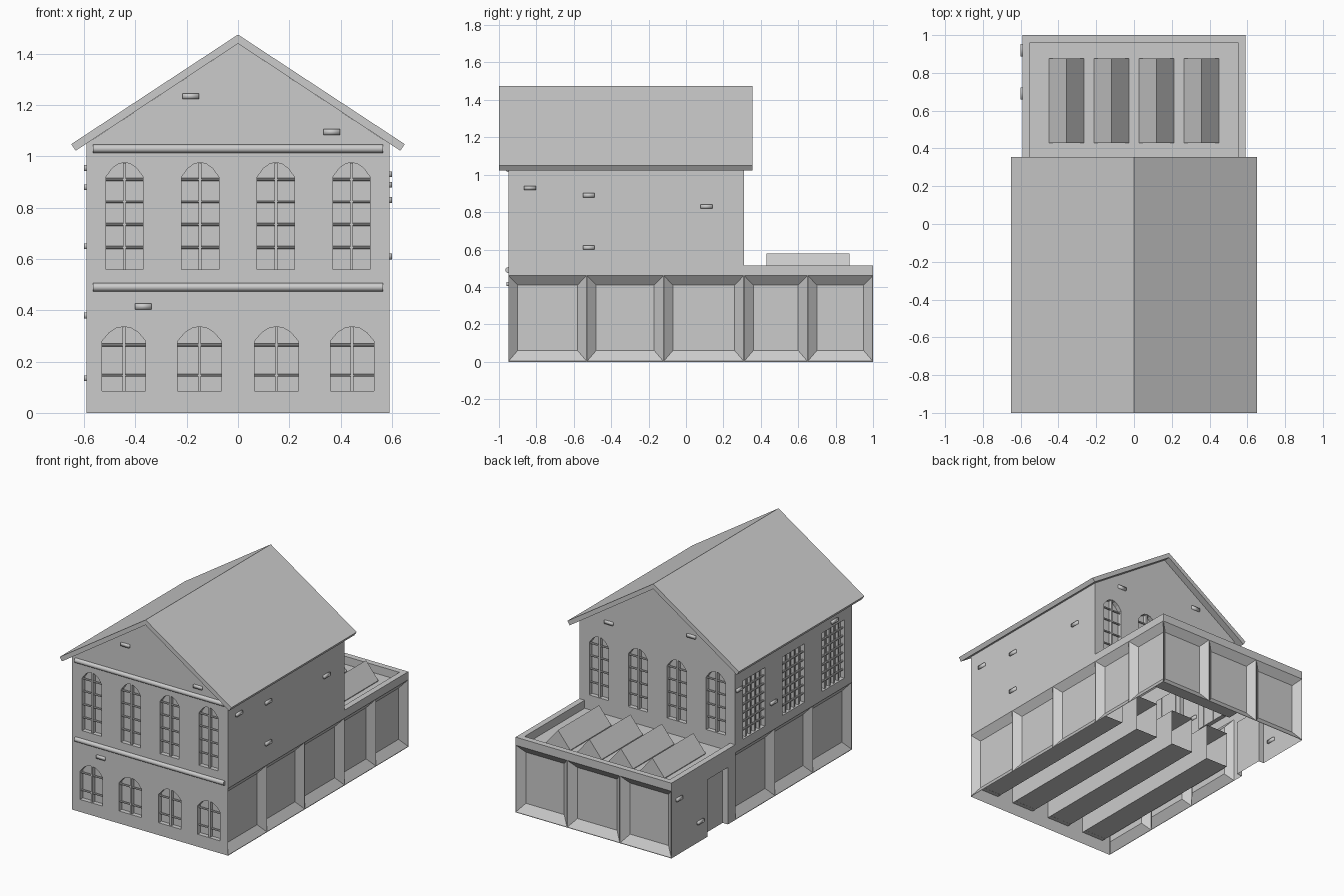
import bpy, bmesh, math
from mathutils import Vector, Matrix

if "Cube" in bpy.data.objects:
    bpy.data.objects.remove(bpy.data.objects["Cube"])

W, F, M, B = 0.59, -0.95, 0.31, 1.0     # half width, front, end of tall block, back


def finish(name, bm, smooth=False):
    bmesh.ops.recalc_face_normals(bm, faces=bm.faces)
    for f in bm.faces:
        f.smooth = smooth
    me = bpy.data.meshes.new(name)
    bm.to_mesh(me)
    bm.free()
    ob = bpy.data.objects.new(name, me)
    bpy.context.collection.objects.link(ob)
    return ob


def add_loft(bm, a, b, cap_b=True):
    va, vb = [bm.verts.new(p) for p in a], [bm.verts.new(p) for p in b]
    n = len(a)
    bm.faces.new(va)
    if cap_b:
        bm.faces.new(vb)
    for i in range(n):
        j = (i + 1) % n
        bm.faces.new((va[i], va[j], vb[j], vb[i]))


def ring(pts, axis, d):
    return [(p, d, q) if axis == 'y' else (d, p, q) for p, q in pts]


def rect(a0, a1, z0, z1):
    return [(a0, z0), (a1, z0), (a1, z1), (a0, z1)]


def prism(name, pts, axis, d0, d1):
    bm = bmesh.new()
    add_loft(bm, ring(pts, axis, d0), ring(pts, axis, d1))
    return finish(name, bm)


def add_box(bm, x0, x1, y0, y1, z0, z1):
    r = rect(x0, x1, z0, z1)
    add_loft(bm, ring(r, 'y', y0), ring(r, 'y', y1))


def add_rod(bm, axis, c, length, r, n=8):
    rot = Matrix.Rotation(math.pi / 2, 4, 'Y' if axis == 'x' else 'X')
    bmesh.ops.create_cone(bm, cap_ends=True, segments=n, radius1=r, radius2=r,
                          depth=length, matrix=Matrix.Translation(Vector(c)) @ rot)


def combine(target, other, op='DIFFERENCE'):
    m = target.modifiers.new("combine", 'BOOLEAN')
    m.operation, m.solver, m.object = op, 'EXACT', other
    bpy.context.view_layer.objects.active = target
    bpy.ops.object.modifier_apply(modifier=m.name)
    bpy.data.objects.remove(other)


def panel(axis, face, a0, a1):
    # bevelled recess, carried slightly beyond the wall face
    s, e, g = (1 if face > 0 else -1), 0.0125, 0.002
    bm = bmesh.new()
    add_loft(bm, ring(rect(a0 + g - e, a1 - g + e, g - e, 0.46 + e), axis, face + s * 0.01),
             ring(rect(a0 + 0.05, a1 - 0.05, 0.06, 0.41), axis, face - s * 0.04))
    combine(body, finish("panel_cutter", bm))


def arch(cx, hw, z0, zs, zt):
    pts = [(cx - hw, z0), (cx + hw, z0)]
    for i in range(7):          # shallow segmental arch
        t = 1 - i / 3
        pts.append((cx + hw * t, zs + (zt - zs) * (1 - abs(t) ** 2.2)))
    return pts


# tall block joined to the low rear annex
body = prism("building", [(-W, 0), (W, 0), (W, 1.05), (0, 1.44), (-W, 1.05)], 'y', F, M)
combine(body, prism("annex", rect(-W, W, 0, 0.515), 'y', 0.1, B), 'UNION')

# sunken flat roof behind the parapet
combine(body, prism("roof_well", rect(-0.55, 0.55, 0.46, 0.7), 'y', M, 0.96))

# bevelled wall panels
bays = [F, -0.53, -0.12, M, 0.65, B]
for i, (a0, a1) in enumerate(zip(bays, bays[1:])):
    panel('x', W, a0, a1)
    if i < 3:
        panel('x', -W, a0, a1)
for a0, a1 in ((-W, -0.2), (-0.2, 0.2), (0.2, W)):
    panel('y', B, a0, a1)

# side door
combine(body, prism("door_cutter", rect(0.39, 0.61, -0.1, 0.39), 'x', -W - 0.1, -W + 0.04))

# arched windows with glazing bars
bars = bmesh.new()


def arched_window(cx, hw, z0, zs, zt, rows, face, s):
    d = sorted((face + s * 0.1, face - s * 0.03))
    combine(body, prism("window_cutter", arch(cx, hw, z0, zs, zt), 'y', *d))
    y0, y1 = sorted((face - s * 0.032, face - s * 0.006))
    add_box(bars, cx - 0.006, cx + 0.006, y0, y1, z0, zt - 0.001)
    for z in rows:
        add_rod(bars, 'x', (cx, face - s * 0.017, z), 2 * hw, 0.006)


for cx in (-0.4425, -0.1475, 0.1475, 0.4425):
    for face, s in ((F, -1), (M, 1)):
        arched_window(cx, 0.0725, 0.56, 0.92, 0.976, (0.645, 0.735, 0.825, 0.91), face, s)
for cx in (-0.445, -0.15, 0.15, 0.445):
    arched_window(cx, 0.085, 0.085, 0.28, 0.336, (0.145, 0.265), F, -1)

# square gridded windows on the left wall
for cy in (0.107, -0.32, -0.75):
    combine(body, prism("window_cutter", rect(cy - 0.12, cy + 0.12, 0.52, 0.92), 'x', -W - 0.1, -W + 0.03))
    for i in range(1, 5):
        y = cy - 0.12 + 0.048 * i
        add_box(bars, -W + 0.01, -W + 0.032, y - 0.006, y + 0.006, 0.52, 0.92)
    for i in range(1, 7):
        add_rod(bars, 'y', (-W + 0.015, cy, 0.52 + 0.4 * i / 7), 0.24, 0.007)
finish("window_bars", bars)

# open the underside so the walls are a thin shell
bm = bmesh.new()
bm.from_mesh(body.data)
floor = [f for f in bm.faces if all(abs(v.co.z) < 0.0005 for v in f.verts)]
bmesh.ops.delete(bm, geom=floor, context='FACES')
bm.to_mesh(body.data)
bm.free()

# gable roof slab with square-cut eaves
prism("gable_roof", [(-0.65, 1.048), (0, 1.475), (0.65, 1.048), (0.633, 1.022),
                     (0, 1.44), (-0.633, 1.022)], 'y', -1.0, 0.355)

# front string courses
bm = bmesh.new()
for z in (0.49, 1.03):
    add_rod(bm, 'x', (0, F, z), 1.13, 0.016, 12)
bands = finish("front_bands", bm)
bpy.ops.object.select_all(action='DESELECT')
bands.select_set(True)
bpy.context.view_layer.objects.active = bands
bpy.ops.object.shade_smooth_by_angle(angle=math.radians(40))

# skylights on the annex roof
bm = bmesh.new()
for cx in (-0.357, -0.119, 0.119, 0.357):
    tri = [(cx - 0.093, 0.455), (cx + 0.093, 0.455), (cx + 0.093, 0.465), (cx, 0.578), (cx - 0.093, 0.465)]
    add_loft(bm, ring(tri, 'y', 0.43), ring(tri, 'y', 0.875))
finish("skylights", bm)

# loose bricks standing proud of the walls
bm = bmesh.new()
for x, z, y in ((-0.185, 1.235, F), (0.365, 1.095, F), (-0.37, 0.415, F),
                (0.365, 1.095, M), (-0.26, 1.17, M)):
    add_box(bm, x - 0.032, x + 0.032, y - 0.01, y + 0.01, z - 0.011, z + 0.011)
for y, z, x in ((-0.835, 0.93, W), (-0.52, 0.89, W), (0.11, 0.83, W), (-0.52, 0.61, W),
                (0.92, 0.38, -W), (0.69, 0.135, -W), (0.27, 0.88, -W),
                (-0.1, 0.65, -W), (-0.76, 0.955, -W)):
    add_box(bm, x - 0.01, x + 0.01, y - 0.032, y + 0.032, z - 0.011, z + 0.011)
finish("bricks", bm, smooth=True)

# long boxes behind the ground-floor windows, seen from below
bm = bmesh.new()
for cx in (-0.445, -0.15, 0.15, 0.445):
    r = rect(cx - 0.085, cx + 0.085, 0.085, 0.335)
    add_loft(bm, ring(r, 'y', F + 0.031), ring(r, 'y', M), cap_b=False)
finish("inner_boxes", bm)
